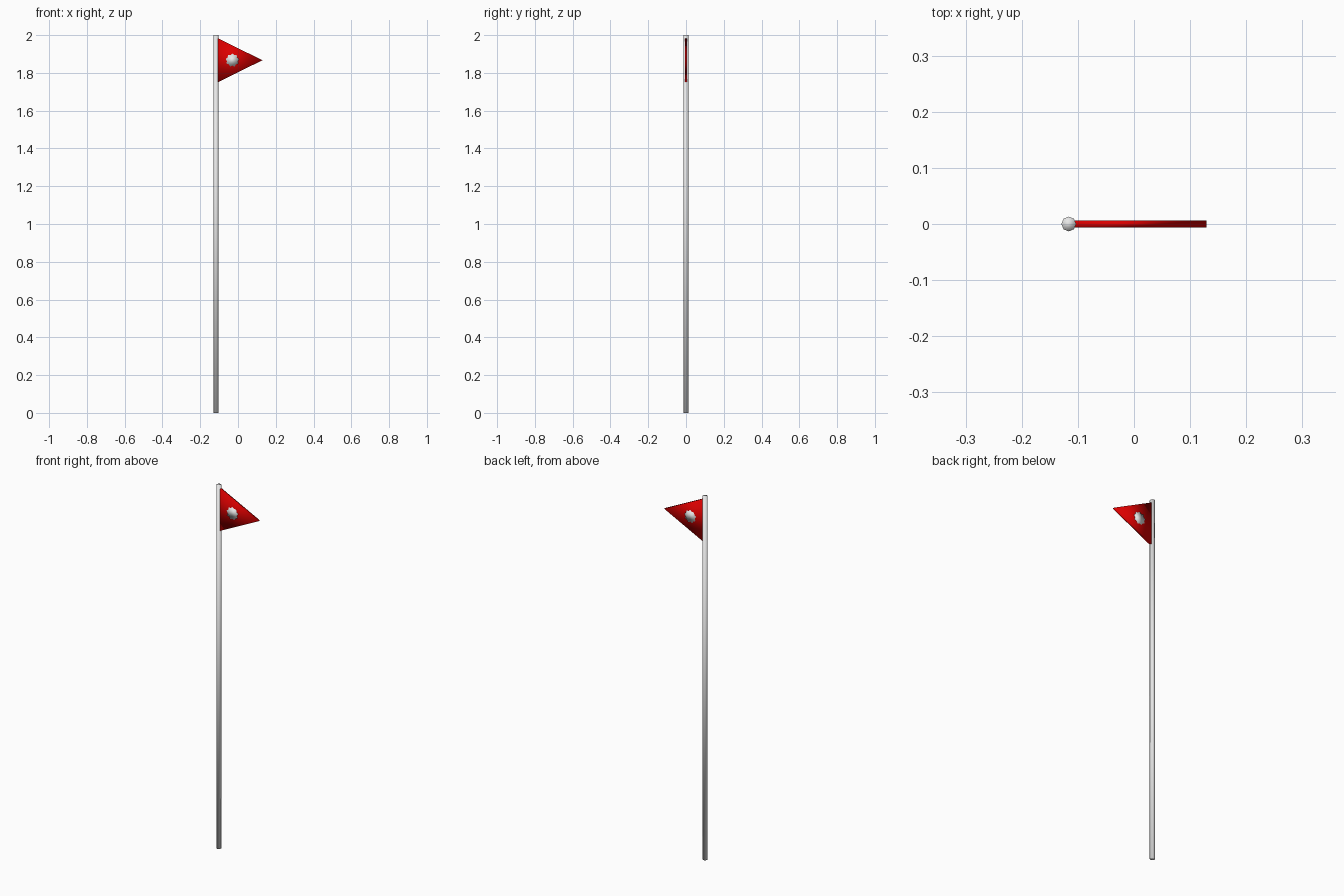
import bpy, bmesh, math

if "Cube" in bpy.data.objects:
    bpy.data.objects.remove(bpy.data.objects["Cube"])


def material(name, rgb):
    m = bpy.data.materials.new(name)
    m.diffuse_color = (*rgb, 1)
    m.use_nodes = True
    m.node_tree.nodes["Principled BSDF"].inputs["Base Color"].default_value = m.diffuse_color
    return m


red = material("flag red", (0.7, 0.0, 0.0))
grey = material("light grey", (0.8, 0.8, 0.8))


def plate(name, outline, y0, y1, mat):
    """Extrude an (x, z) outline between two y values, softly shaded."""
    bm = bmesh.new()
    face = bm.faces.new([bm.verts.new((x, y0, z)) for x, z in outline])
    ext = bmesh.ops.extrude_face_region(bm, geom=[face])
    verts = [v for v in ext["geom"] if isinstance(v, bmesh.types.BMVert)]
    bmesh.ops.translate(bm, verts=verts, vec=(0, y1 - y0, 0))
    bmesh.ops.recalc_face_normals(bm, faces=bm.faces)
    for f in bm.faces:
        f.smooth = True
    me = bpy.data.meshes.new(name)
    bm.to_mesh(me)
    bm.free()
    me.materials.append(mat)
    ob = bpy.data.objects.new(name, me)
    bpy.context.collection.objects.link(ob)
    return ob


# Eight-sided pole, softly shaded
bpy.ops.mesh.primitive_cylinder_add(vertices=8, radius=0.0132, depth=2,
                                    location=(-0.1163, 0, 1),
                                    rotation=(0, 0, math.pi / 2))
pole = bpy.context.object
pole.name = "pole"
pole.data.materials.append(grey)
bpy.ops.object.shade_smooth()

# Triangular pennant
plate("pennant", [(-0.106, 1.751), (0.1293, 1.867), (-0.106, 1.983)],
      -0.006, 0.006, red)

# Ragged round emblem, one plate running through the cloth to both faces
N = 9
ragged = []
for i in range(2 * N):
    a = math.pi / 2 + math.pi * i / N
    r = 0.036 if i % 2 == 0 else 0.029
    ragged.append((-0.030 + r * math.cos(a), 1.867 + r * math.sin(a)))
plate("emblem", ragged, -0.0064, 0.0064, grey)
